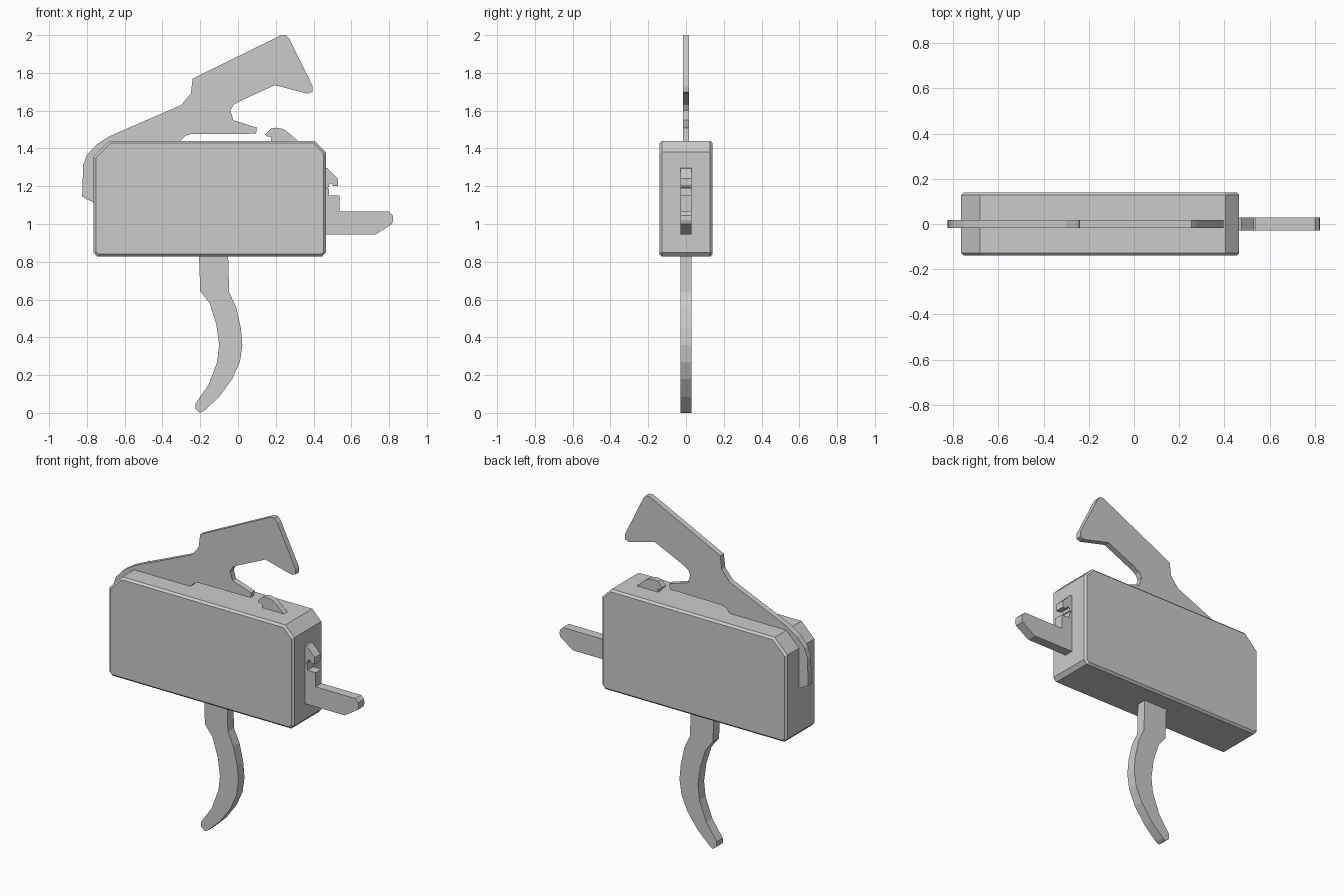
import bpy, bmesh


def plate(name, pts, half, bevel=0.0):
    """Extrude an (x, z) outline symmetrically along y."""
    bm = bmesh.new()
    face = bm.faces.new([bm.verts.new((x, -half, z)) for x, z in pts])
    ext = bmesh.ops.extrude_face_region(bm, geom=[face])
    moved = [v for v in ext["geom"] if isinstance(v, bmesh.types.BMVert)]
    bmesh.ops.translate(bm, verts=moved, vec=(0, 2 * half, 0))
    bmesh.ops.recalc_face_normals(bm, faces=bm.faces)
    if bevel:
        rim = [e for e in bm.edges
               if abs(e.verts[0].co.y - e.verts[1].co.y) < 1e-5]
        bmesh.ops.bevel(bm, geom=rim, offset=bevel, segments=1, affect='EDGES')
    mesh = bpy.data.meshes.new(name)
    bm.to_mesh(mesh)
    bm.free()
    obj = bpy.data.objects.new(name, mesh)
    bpy.context.collection.objects.link(obj)
    return obj


# Chamfered housing block
plate("housing", [
    (-0.745, 0.828), (0.445, 0.828), (0.465, 0.85), (0.465, 1.38),
    (0.405, 1.44), (-0.68, 1.44), (-0.765, 1.355), (-0.765, 0.85)], 0.14, 0.012)

# Hooked arm on top
plate("top_arm", [
    (-0.825, 1.145), (-0.82, 1.31), (-0.80, 1.365), (-0.75, 1.42),
    (-0.68, 1.465), (-0.30, 1.63), (-0.25, 1.69), (-0.24, 1.77),
    (0.23, 2.0), (0.255, 2.0), (0.272, 1.98), (0.395, 1.73),
    (0.395, 1.70), (0.37, 1.69), (0.195, 1.735), (0.02, 1.655),
    (-0.025, 1.63), (-0.04, 1.60), (-0.025, 1.55), (0.10, 1.51),
    (0.095, 1.478), (-0.25, 1.476), (-0.28, 1.465), (-0.31, 1.435),
    (-0.35, 1.38), (-0.70, 1.30), (-0.74, 1.10)], 0.017)

# Small rounded catch on top
plate("top_catch", [
    (0.145, 1.475), (0.16, 1.49), (0.175, 1.505), (0.205, 1.51),
    (0.24, 1.503), (0.268, 1.483), (0.32, 1.437), (0.32, 1.40),
    (0.175, 1.40), (0.175, 1.46), (0.15, 1.465)], 0.017)

# Hook and tail protruding at the end
plate("end_hook", [
    (0.44, 1.30), (0.475, 1.295), (0.50, 1.27), (0.53, 1.24),
    (0.53, 1.20), (0.50, 1.20), (0.50, 1.215), (0.485, 1.213),
    (0.48, 1.195), (0.44, 1.19)], 0.028)
plate("end_tail", [
    (0.44, 0.945), (0.73, 0.945), (0.815, 1.0), (0.822, 1.02),
    (0.82, 1.045), (0.80, 1.065), (0.537, 1.065), (0.537, 1.15),
    (0.483, 1.15), (0.48, 1.19), (0.44, 1.19)], 0.028)

# Curved finger lever below
plate("finger_lever", [
    (-0.207, 0.86), (-0.20, 0.645), (-0.15, 0.58), (-0.115, 0.47),
    (-0.10, 0.36), (-0.11, 0.27), (-0.155, 0.15), (-0.225, 0.05),
    (-0.225, 0.02), (-0.20, 0.0), (-0.18, 0.01), (-0.10, 0.085),
    (-0.03, 0.18), (0.01, 0.27), (0.023, 0.36), (0.015, 0.45),
    (-0.01, 0.56), (-0.047, 0.64), (-0.053, 0.86)], 0.029)
